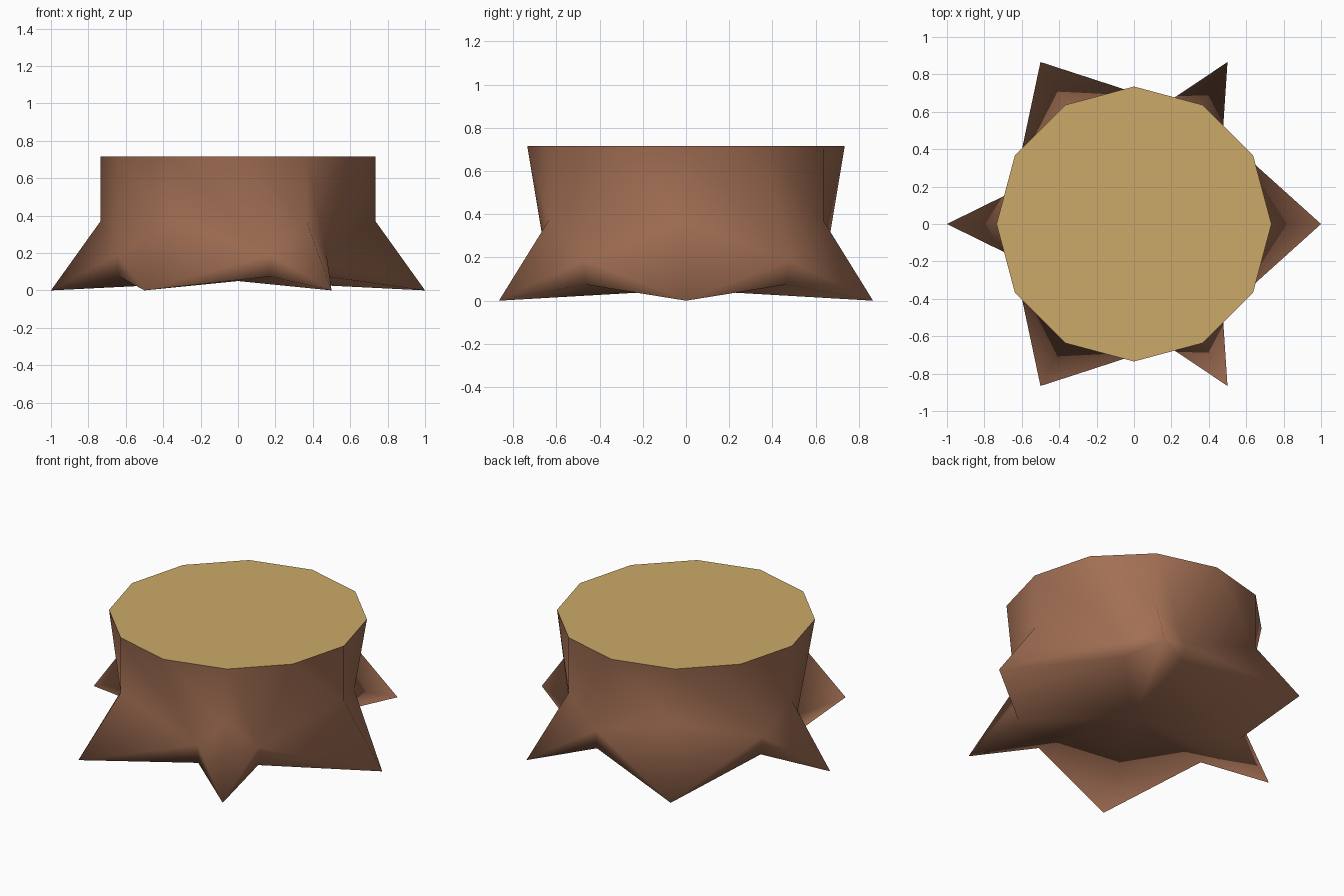
import bpy, bmesh, math

if "Cube" in bpy.data.objects:
    bpy.data.objects.remove(bpy.data.objects["Cube"])


def material(name, rgb):
    m = bpy.data.materials.new(name)
    m.diffuse_color = (*rgb, 1)
    m.use_nodes = True
    m.node_tree.nodes["Principled BSDF"].inputs["Base Color"].default_value = m.diffuse_color
    return m


def polar(bm, radius, degrees, z):
    a = math.radians(degrees)
    return bm.verts.new((radius * math.cos(a), radius * math.sin(a), z))


HEIGHT = 0.715
TRUNK_R = 0.735
bm = bmesh.new()

# Twelve-sided cut rim, six root shoulders, six root tips
rim = [polar(bm, TRUNK_R, 30 * i, HEIGHT) for i in range(12)]
shoulder = [polar(bm, TRUNK_R, 60 * i, 0.37) for i in range(6)]
tip = [polar(bm, 1.0, 60 * i, 0) for i in range(6)]

# Uneven notches between the roots, each with an upper and a lower point
notch_angles = [45, 75, 165, 195, 285, 315]
notch_top = [polar(bm, 0.67, a, 0.19) for a in notch_angles]
notch_low = [polar(bm, 0.66, a, 0.075) for a in notch_angles]
under = bm.verts.new((0, 0, 0.05))

for i in range(6):
    j = (i + 1) % 6
    # Trunk wall on both sides of the notch
    bm.faces.new((rim[2 * i], shoulder[i], notch_top[i], rim[2 * i + 1]))
    bm.faces.new((rim[2 * i + 1], notch_top[i], shoulder[j], rim[2 * j]))
    # Root flanks
    bm.faces.new((shoulder[i], tip[i], notch_top[i]))
    bm.faces.new((notch_top[i], tip[j], shoulder[j]))
    # Underside of the notch
    bm.faces.new((notch_top[i], tip[i], notch_low[i]))
    bm.faces.new((notch_top[i], notch_low[i], tip[j]))
    # Hollow base
    bm.faces.new((under, notch_low[i], tip[i]))
    bm.faces.new((under, tip[j], notch_low[i]))

for f in bm.faces:
    f.smooth = True

# Cut wood on top, with a crisp rim
top = bm.faces.new(rim)
top.material_index = 1
for e in top.edges:
    e.smooth = False
bmesh.ops.recalc_face_normals(bm, faces=bm.faces)

mesh = bpy.data.meshes.new("tree_stump")
bm.to_mesh(mesh)
bm.free()
mesh.materials.append(material("bark brown", (0.36, 0.158, 0.088)))
mesh.materials.append(material("cut wood tan", (0.60, 0.40, 0.14)))
stump = bpy.data.objects.new("tree_stump", mesh)
bpy.context.collection.objects.link(stump)
